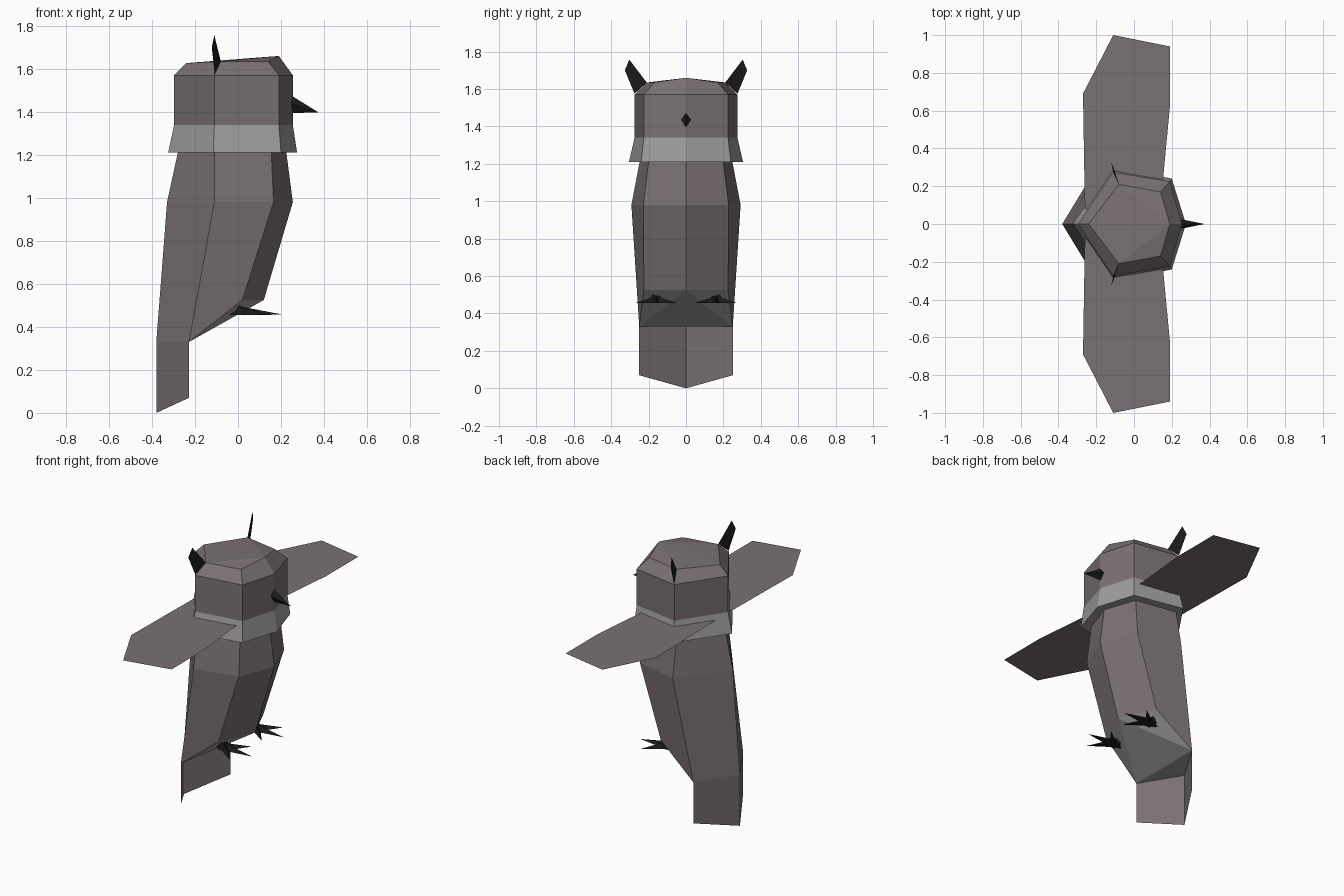
import bpy, bmesh
from mathutils import Vector

if "Cube" in bpy.data.objects:
    bpy.data.objects.remove(bpy.data.objects["Cube"])


def material(name, rgb):
    m = bpy.data.materials.new(name)
    m.diffuse_color = (*rgb, 1)
    m.use_nodes = True
    m.node_tree.nodes["Principled BSDF"].inputs["Base Color"].default_value = m.diffuse_color
    return m


PLUMAGE = material("brown_grey_plumage", (0.195, 0.164, 0.174))
PALE = material("pale_grey_down", (0.34, 0.345, 0.335))
BLACK = material("black_horn", (0.010, 0.011, 0.011))


def finish(name, bm, mats):
    me = bpy.data.meshes.new(name)
    bm.to_mesh(me)
    bm.free()
    ob = bpy.data.objects.new(name, me)
    bpy.context.collection.objects.link(ob)
    for m in mats:
        me.materials.append(m)
    return ob


def ring(front, corner, side, back):
    """Six-sided mirrored cross-section; each argument is (x, y, z)."""
    flip = lambda p: (p[0], -p[1], p[2])
    return [front, corner, side, back, flip(side), flip(corner)]


def level(z, f, cx, cy, sx, sy, b):
    return ring((f, 0, z), (cx, cy, z), (sx, sy, z), (b, 0, z))


def loft(bm, rings):
    loops = [[bm.verts.new(p) for p in r] for r in rings]
    for lo, hi in zip(loops, loops[1:]):
        for i in range(6):
            j = (i + 1) % 6
            bm.faces.new((lo[i], lo[j], hi[j], hi[i]))
    return loops


def hull(name, pts, mat):
    bm = bmesh.new()
    for p in pts:
        bm.verts.new(p)
    bmesh.ops.convex_hull(bm, input=bm.verts[:])
    bmesh.ops.recalc_face_normals(bm, faces=bm.faces[:])
    return finish(name, bm, [mat])


def sheet(name, faces, mat):
    bm = bmesh.new()
    for f in faces:
        bm.faces.new([bm.verts.new(p) for p in f])
    bmesh.ops.remove_doubles(bm, verts=bm.verts[:], dist=0.0001)
    return finish(name, bm, [mat])


# Cross-sections shared by neighbouring parts
neck = level(1.34, 0.255, 0.19, 0.225, -0.11, 0.275, -0.297)
shoulder = level(1.21, 0.225, 0.155, 0.20, -0.11, 0.248, -0.28)
SIDE, BACK = (-0.228, 0.25, 0.33), (-0.38, 0, 0.33)
belly = ring((0.12, 0, 0.525), (0.02, 0.225, 0.525), SIDE, BACK)

# Head with a bevelled, slightly raised crown
bm = bmesh.new()
loops = loft(bm, [neck,
                  level(1.57, 0.255, 0.19, 0.225, -0.11, 0.275, -0.297),
                  ring((0.19, 0, 1.66), (0.14, 0.17, 1.635),
                       (-0.08, 0.21, 1.635), (-0.24, 0, 1.627))])
f, c, s, b, s2, c2 = loops[-1]
for tri in ((f, c, s), (f, s, b), (f, b, s2), (f, s2, c2)):
    bm.faces.new(tri)
finish("head", bm, [PLUMAGE])

# Flared collar, turned in underneath to meet the body
bm = bmesh.new()
loft(bm, [shoulder,
          level(1.21, 0.275, 0.20, 0.24, -0.115, 0.305, -0.325), neck])
finish("collar", bm, [PALE])

# Body with a pale sloping underside
bm = bmesh.new()
loops = loft(bm, [belly,
                  level(0.98, 0.255, 0.165, 0.228, -0.11, 0.292, -0.33),
                  shoulder])
f, c, s, b, s2, c2 = loops[0]
for tri in ((f, s, c), (f, s2, s), (f, c2, s2), (s, s2, b)):
    bm.faces.new(tri).material_index = 1
finish("body", bm, [PLUMAGE, PALE])

# Tail: a thin V-shaped sheet below the back
sheet("tail", [((SIDE[0], k * 0.25, 0.33), (SIDE[0], k * 0.25, 0.07),
                (-0.38, 0, 0), BACK)[::k] for k in (1, -1)], PLUMAGE)

# Beak
hull("beak", [(0.375, 0, 1.397), (0.245, 0, 1.478), (0.25, 0.025, 1.435),
              (0.25, -0.025, 1.435), (0.25, 0, 1.395)], BLACK)

WING = [(-0.26, 0.08), (0.14, 0.08), (0.155, 0.25), (0.19, 0.62),
        (0.19, 0.94), (-0.11, 1.0), (-0.27, 0.69)]
TOES = [(0.21, 0.0), (0.13, 0.11), (0.13, -0.11), (-0.06, 0.0)]

for k, word in ((1, "left"), (-1, "right")):
    # Flat outstretched wing
    sheet(f"{word}_wing", [[(x, k * y, 1.305) for x, y in WING][::k]], PLUMAGE)

    # Ear tuft
    hull(f"{word}_ear_tuft",
         [(-0.108, k * 0.275, 1.575), (-0.08, k * 0.21, 1.635),
          (-0.11, k * 0.303, 1.757), (-0.122, k * 0.327, 1.70)], BLACK)

    # Foot: ankle stub and four pointed toes
    ankle = Vector((0.02, k * 0.16, 0.475))
    hull(f"{word}_ankle",
         [ankle + Vector((dx, dy, -0.02)) for dx in (-0.03, 0.03)
          for dy in (-0.03, 0.03)] +
         [ankle + Vector((-0.02, dy, 0.035)) for dy in (-0.02, 0.02)], BLACK)
    for i, (x, dy) in enumerate(TOES):
        tip = Vector((x, k * 0.16 + dy, 0.457))
        way = (tip - ankle).to_2d().normalized() * 0.025
        across = Vector((-way.y, way.x, 0))
        hull(f"{word}_toe_{i + 1}",
             [tip, ankle + Vector((0, 0, 0.018)), ankle + across - Vector((0, 0, 0.02)),
              ankle - across - Vector((0, 0, 0.02))], BLACK)
